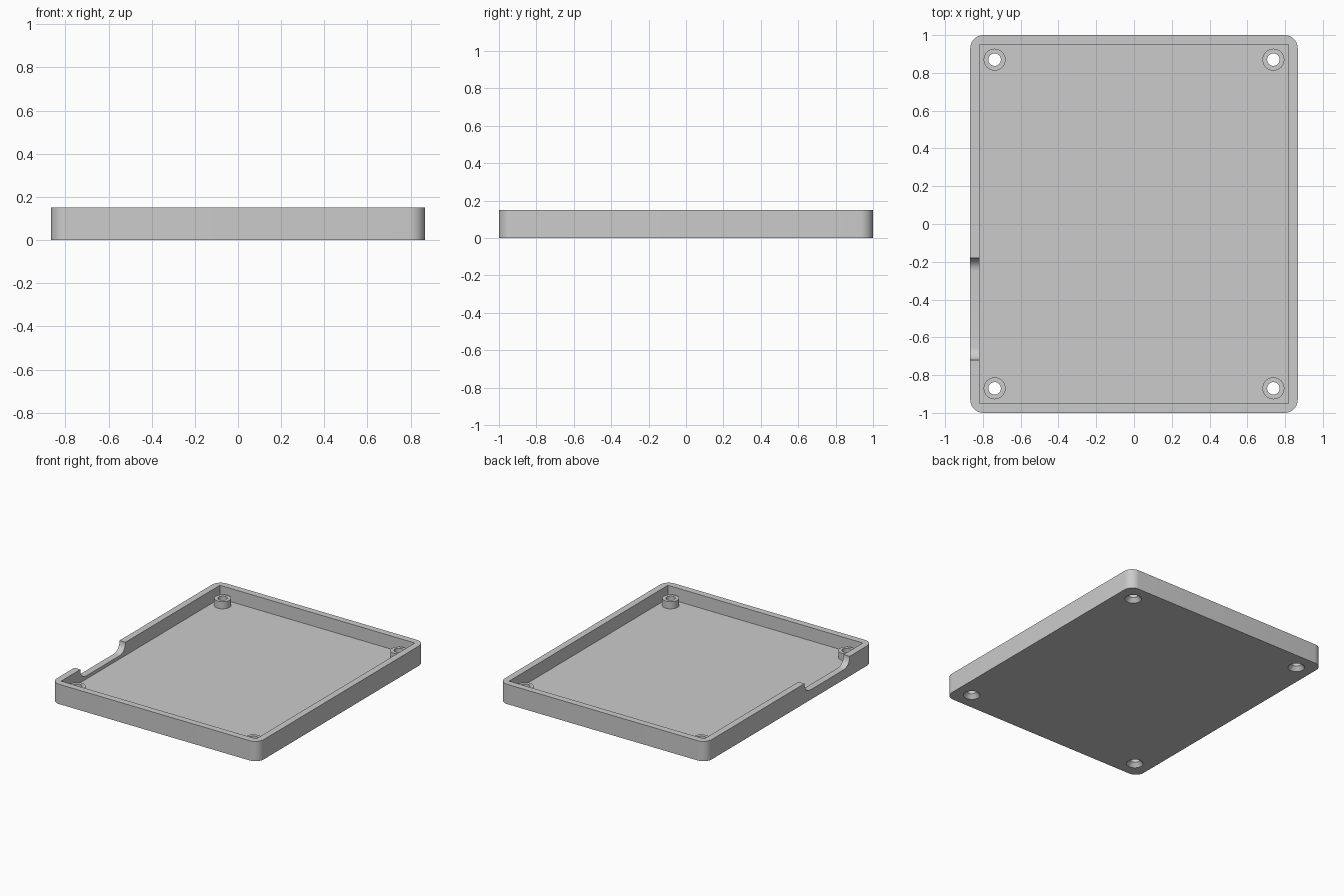
import bpy, bmesh, math

HALF_X, HALF_Y, HEIGHT = 0.867, 1.0, 0.15
WALL, FLOOR, POST_TOP = 0.05, 0.05, 0.104
POST_X, POST_Y = 0.738, 0.87

if "Cube" in bpy.data.objects:
    bpy.data.objects.remove(bpy.data.objects["Cube"], do_unlink=True)

grey = bpy.data.materials.new("plain grey")
grey.use_nodes = True
colour = (0.6, 0.6, 0.6, 1)
grey.diffuse_color = colour
grey.node_tree.nodes["Principled BSDF"].inputs["Base Color"].default_value = colour


def finish(name, bm):
    bmesh.ops.recalc_face_normals(bm, faces=bm.faces)
    mesh = bpy.data.meshes.new(name)
    bm.to_mesh(mesh)
    bm.free()
    obj = bpy.data.objects.new(name, mesh)
    bpy.context.collection.objects.link(obj)
    mesh.materials.append(grey)
    return obj


def block(name, x0, x1, y0, y1, z0, z1, radius=0, axis=2, lower_only=False):
    """Box whose edges along one axis may be rounded."""
    bm = bmesh.new()
    bmesh.ops.create_cube(bm, size=1)
    for v in bm.verts:
        v.co = (x0 if v.co.x < 0 else x1, y0 if v.co.y < 0 else y1, z0 if v.co.z < 0 else z1)
    if radius:
        edges = [e for e in bm.edges
                 if abs((e.verts[0].co - e.verts[1].co).normalized()[axis]) > 0.9
                 and not (lower_only and e.verts[0].co.z > z0 + 0.001)]
        bmesh.ops.bevel(bm, geom=edges, offset=radius, segments=10, profile=0.5, affect='EDGES')
    return finish(name, bm)


def lathe(name, profile, x, y, sides=40):
    """Closed solid of revolution from (radius, z) points."""
    bm = bmesh.new()
    rings = [[bm.verts.new((x + r * math.cos(2 * math.pi * i / sides),
                            y + r * math.sin(2 * math.pi * i / sides), z))
              for i in range(sides)] for r, z in profile]
    for a, b in zip(rings, rings[1:]):
        for i in range(sides):
            j = (i + 1) % sides
            bm.faces.new((a[i], a[j], b[j], b[i]))
    bm.faces.new(rings[0])
    bm.faces.new(rings[-1])
    return finish(name, bm)


def combine(target, tool, operation):
    bpy.context.view_layer.objects.active = target
    mod = target.modifiers.new(operation.lower(), 'BOOLEAN')
    mod.operation, mod.object, mod.solver = operation, tool, 'EXACT'
    bpy.ops.object.modifier_apply(modifier=mod.name)
    bpy.data.objects.remove(tool, do_unlink=True)


# Rounded tray, hollowed with a square-cornered pocket
tray = block("tray", -HALF_X, HALF_X, -HALF_Y, HALF_Y, 0, HEIGHT, radius=0.07)
combine(tray, block("pocket", WALL - HALF_X, HALF_X - WALL, WALL - HALF_Y, HALF_Y - WALL,
                    FLOOR, HEIGHT + 0.1), 'DIFFERENCE')

# Notch with rounded lower corners in the right wall
combine(tray, block("notch", -HALF_X - 0.1, -HALF_X + WALL + 0.02, -0.72, -0.18,
                    0.075, HEIGHT + 0.1, radius=0.07, axis=0, lower_only=True), 'DIFFERENCE')

# Corner posts with screw holes countersunk from below
for sx in (-1, 1):
    for sy in (-1, 1):
        x, y = sx * POST_X, sy * POST_Y
        combine(tray, lathe("post", [(0.058, 0.02), (0.058, POST_TOP)], x, y), 'UNION')
        hole = [(0.058, -0.01), (0.058, 0), (0.033, 0.03), (0.033, HEIGHT)]
        combine(tray, lathe("screw_hole", hole, x, y), 'DIFFERENCE')

# Smooth curved surfaces, keeping edges sharp
bpy.ops.object.select_all(action='DESELECT')
tray.select_set(True)
bpy.context.view_layer.objects.active = tray
bpy.ops.object.shade_smooth_by_angle(angle=math.radians(30))
